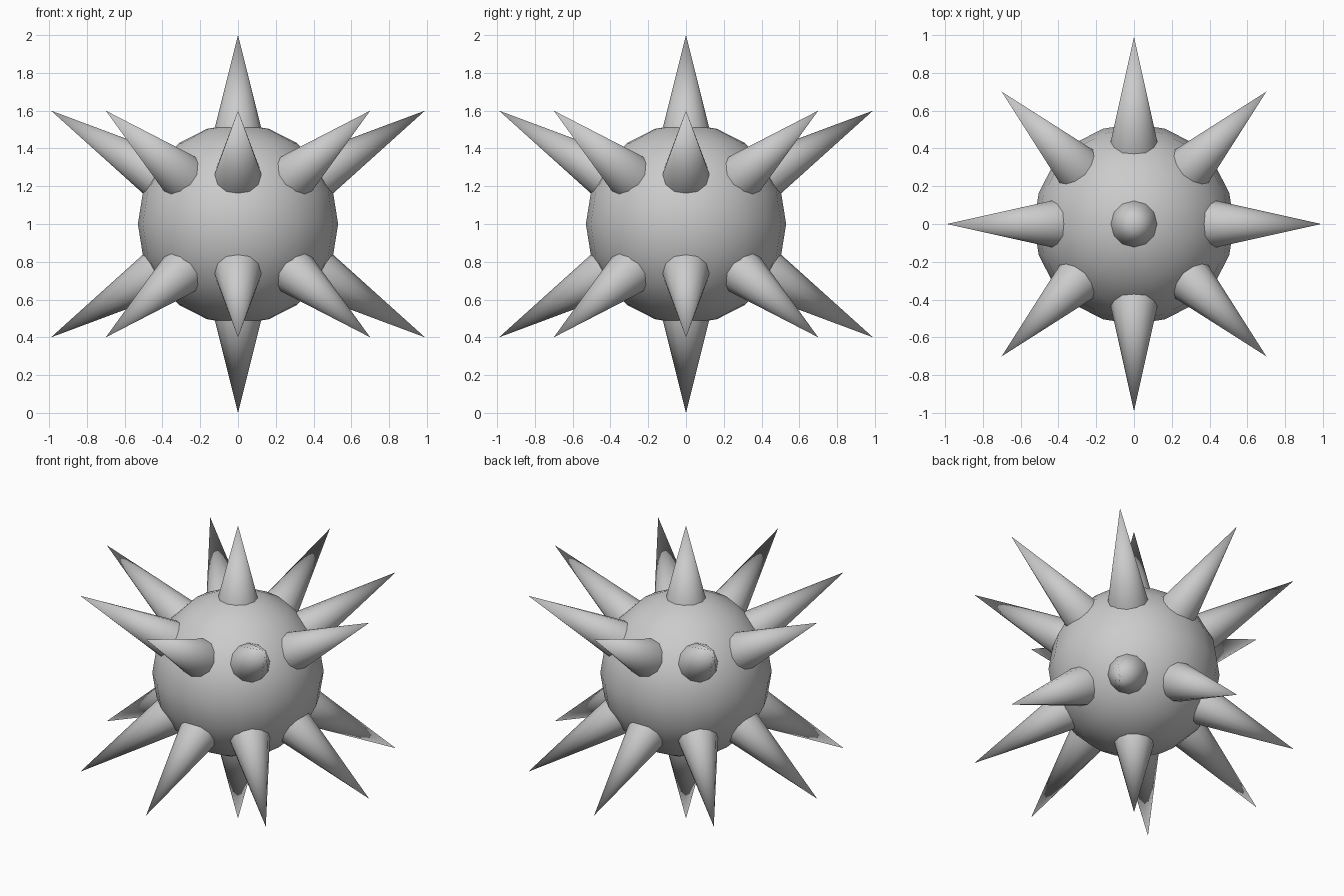
import bpy
from math import radians, cos, sin, hypot
from mathutils import Vector

if "Cube" in bpy.data.objects:
    bpy.data.objects.remove(bpy.data.objects["Cube"])

CENTRE = Vector((0, 0, 1))
BASE = 0.50  # distance from the centre to each spike's base


def smooth(obj, angle):
    bpy.ops.object.select_all(action='DESELECT')
    obj.select_set(True)
    bpy.context.view_layer.objects.active = obj
    bpy.ops.object.shade_smooth_by_angle(angle=radians(angle))


def spike(name, tip):
    """Radial cone from just inside the ball out to the tip offset."""
    tip = Vector(tip)
    length = tip.length - BASE
    axis = tip.normalized()
    bpy.ops.mesh.primitive_cone_add(
        vertices=12, radius1=0.125, radius2=0, depth=length,
        location=CENTRE + axis * (BASE + length / 2),
        rotation=axis.to_track_quat('Z', 'Y').to_euler())
    obj = bpy.context.object
    obj.name = name
    smooth(obj, 40)


# Round body
bpy.ops.mesh.primitive_uv_sphere_add(segments=20, ring_count=10, radius=0.53,
                                     location=CENTRE)
ball = bpy.context.object
ball.name = "ball"
smooth(ball, 40)

# Vertical spikes
spike("top_spike", (0, 0, 1))
spike("bottom_spike", (0, 0, -1))

# Upper and lower rings of eight spikes
for level, z in (("upper", 0.6), ("lower", -0.6)):
    for i in range(8):
        a = radians(45 * i)
        spike(f"{level}_spike_{i + 1}", (0.99 * cos(a), 0.99 * sin(a), z))
